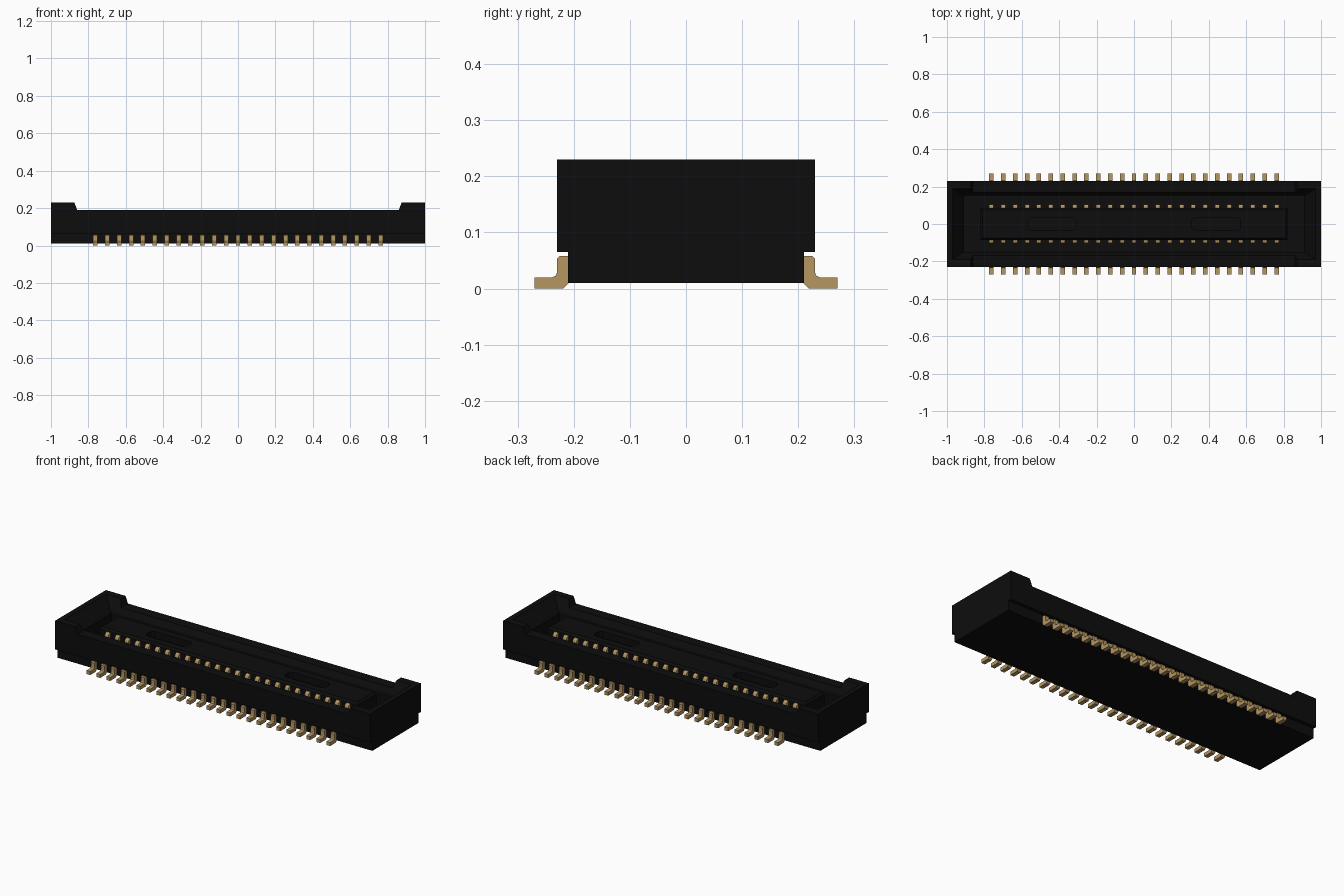
import bpy, bmesh
from mathutils import Vector

if "Cube" in bpy.data.objects:
    bpy.data.objects.remove(bpy.data.objects["Cube"])

PINS, PITCH = 25, 0.0635
START = -PITCH * (PINS - 1) / 2


def material(name, rgb):
    m = bpy.data.materials.new(name)
    m.diffuse_color = (*rgb, 1)
    m.use_nodes = True
    m.node_tree.nodes["Principled BSDF"].inputs["Base Color"].default_value = m.diffuse_color
    return m


black = material("black plastic", (0.004, 0.004, 0.004))
gold = material("gold contact", (0.47, 0.31, 0.12))


def loft(name, bottom, top, mat=None):
    """Closed solid between two matching outlines."""
    bm = bmesh.new()
    a = [bm.verts.new(p) for p in bottom]
    b = [bm.verts.new(p) for p in top]
    bm.faces.new(a)
    bm.faces.new(b)
    for i in range(len(a)):
        j = (i + 1) % len(a)
        bm.faces.new((a[i], a[j], b[j], b[i]))
    bmesh.ops.recalc_face_normals(bm, faces=bm.faces)
    me = bpy.data.meshes.new(name)
    bm.to_mesh(me)
    bm.free()
    ob = bpy.data.objects.new(name, me)
    bpy.context.collection.objects.link(ob)
    if mat:
        me.materials.append(mat)
    return ob


def rect(x, y, z, cx=0, cy=0):
    return [(cx + sx * x, cy + sy * y, z) for sx, sy in ((-1, -1), (1, -1), (1, 1), (-1, 1))]


def cut(ob, cutter):
    cutter.hide_render = True
    mod = ob.modifiers.new("cut", 'BOOLEAN')
    mod.operation, mod.solver, mod.object = 'DIFFERENCE', 'EXACT', cutter
    bpy.context.view_layer.objects.active = ob
    bpy.ops.object.modifier_apply(modifier=mod.name)
    bpy.data.objects.remove(cutter)


# Housing: long profile with raised ends, then hollowed
half = [(1, 0.01), (1, 0.23), (0.875, 0.23), (0.86, 0.19)]
prof = half + [(-x, z) for x, z in reversed(half)]
housing = loft("housing", [(x, -0.23, z) for x, z in prof],
               [(x, 0.23, z) for x, z in prof], black)
for s in (-1, 1):  # undercut above the solder legs
    cut(housing, loft("undercut", rect(1.1, 0.04, -0.05, 0, s * 0.25),
                      rect(1.1, 0.04, 0.065, 0, s * 0.25)))
cut(housing, loft("cavity", rect(0.91, 0.152, 0.05), rect(0.91, 0.152, 0.3)))
cut(housing, loft("lead_in", rect(0.91, 0.148, 0.15), rect(0.97, 0.19, 0.231)))

# Central tongue with two rounded slots
tongue = loft("tongue", rect(0.82, 0.085, 0.045), rect(0.82, 0.085, 0.175), black)
tongue_top = loft("tongue_top", rect(0.82, 0.085, 0.175), rect(0.81, 0.075, 0.188), black)
slot_outline = [(-0.13, -0.02), (-0.115, -0.035), (0.115, -0.035), (0.13, -0.02),
                (0.13, 0.02), (0.115, 0.035), (-0.115, 0.035), (-0.13, 0.02)]
for s in (-1, 1):
    pts = [(x + s * 0.44, y) for x, y in slot_outline]
    for part, z0 in ((tongue, 0.15), (tongue_top, 0.1)):
        cut(part, loft("slot", [(x, y, z0) for x, y in pts], [(x, y, 0.25) for x, y in pts]))


def pin_row(name, profile, width):
    """One pin from a y-z profile, repeated along x and mirrored to the other side."""
    ob = loft(name, [(START - width / 2, y, z) for y, z in profile],
              [(START + width / 2, y, z) for y, z in profile], gold)
    arr = ob.modifiers.new("row", 'ARRAY')
    arr.count = PINS
    arr.use_relative_offset = False
    arr.use_constant_offset = True
    arr.constant_offset_displace = Vector((PITCH, 0, 0))
    mir = ob.modifiers.new("both_sides", 'MIRROR')
    mir.use_axis = (False, True, False)
    return ob


# Solder legs: bent foot outside the housing
pin_row("solder_legs", [(0.209, 0.058), (0.209, 0.01), (0.219, 0), (0.27, 0), (0.27, 0.02),
                        (0.238, 0.02), (0.232, 0.023), (0.23, 0.029),
                        (0.23, 0.053), (0.225, 0.058)], 0.024)

# Contacts: strips on the tongue sides with rounded tops
pin_row("contacts", [(0.084, 0.05), (0.105, 0.05), (0.105, 0.156), (0.102, 0.165),
                     (0.095, 0.171), (0.084, 0.173)], 0.024)
